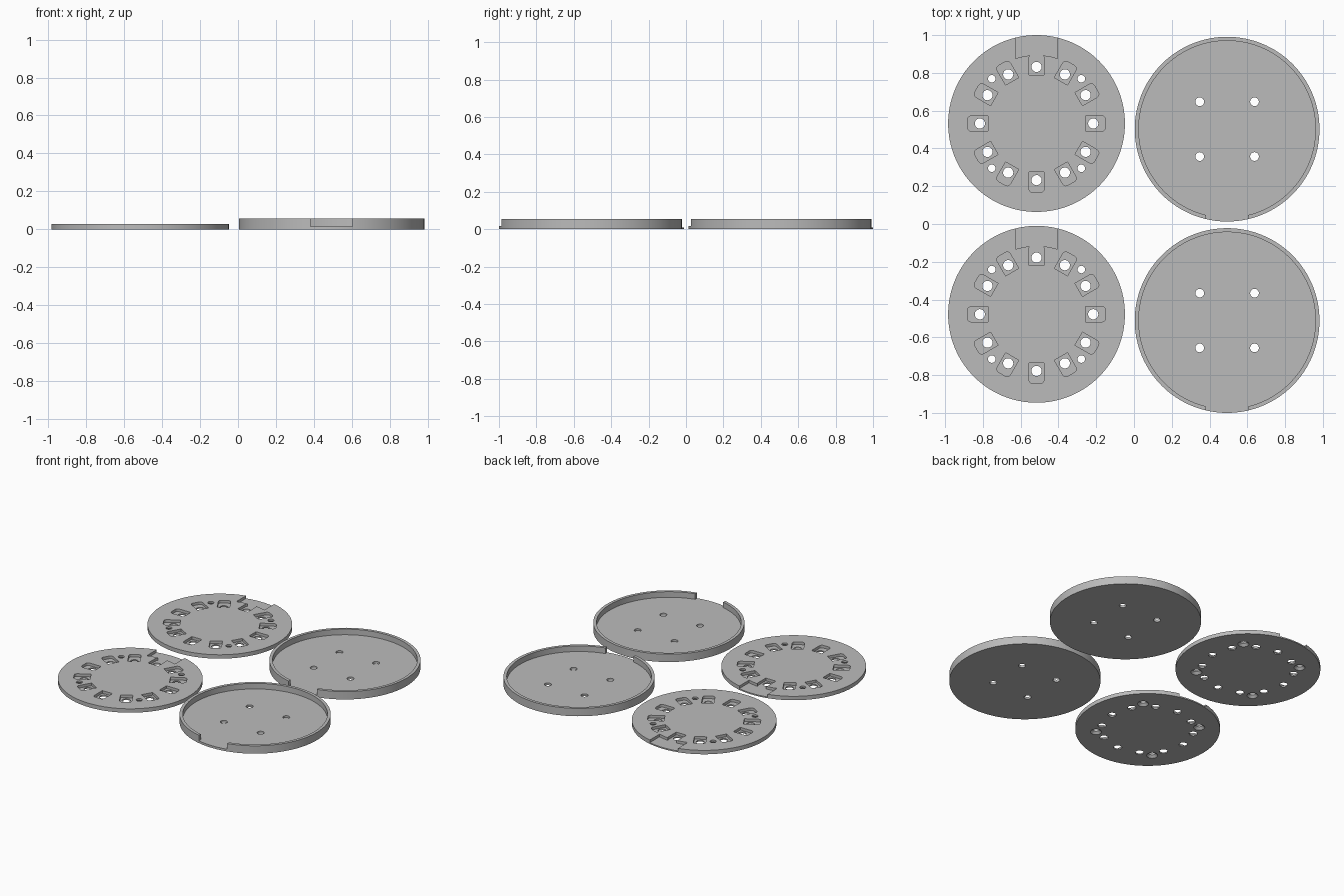
import bpy
import bmesh
from math import asin, cos, pi, sin, sqrt
from mathutils import Matrix, Vector

if "Cube" in bpy.data.objects:
    bpy.data.objects.remove(bpy.data.objects["Cube"], do_unlink=True)

GREY = (0.5, 0.5, 0.5, 1.0)
grey = bpy.data.materials.new("plain grey")
grey.use_nodes = True
grey.diffuse_color = GREY
grey.node_tree.nodes["Principled BSDF"].inputs["Base Color"].default_value = GREY


def arc(radius, start, end, steps, cx=0, cy=0):
    angles = [start + (end - start) * i / steps for i in range(steps + 1)]
    return [(cx + radius * cos(a), cy + radius * sin(a)) for a in angles]


def circle(radius, steps=32, cx=0, cy=0):
    return arc(radius, 0, 2 * pi, steps, cx, cy)[:-1]


def prism(name, outline, z0, z1, top=None):
    """Solid between an outline at z0 and the same (or another) outline at z1."""
    bm = bmesh.new()
    low = [bm.verts.new((x, y, z0)) for x, y in outline]
    high = [bm.verts.new((x, y, z1)) for x, y in (top or outline)]
    bm.faces.new(low)
    bm.faces.new(high)
    for i in range(len(low)):
        j = (i + 1) % len(low)
        bm.faces.new((low[i], low[j], high[j], high[i]))
    bmesh.ops.recalc_face_normals(bm, faces=bm.faces)
    mesh = bpy.data.meshes.new(name)
    bm.to_mesh(mesh)
    bm.free()
    mesh.materials.append(grey)
    obj = bpy.data.objects.new(name, mesh)
    bpy.context.collection.objects.link(obj)
    return obj


def cut(target, cutter):
    cutter.hide_render = True
    mod = target.modifiers.new("cut", "BOOLEAN")
    mod.operation = "DIFFERENCE"
    mod.solver = "EXACT"
    mod.object = cutter
    bpy.context.view_layer.objects.active = target
    bpy.ops.object.modifier_apply(modifier=mod.name)
    bpy.data.objects.remove(cutter, do_unlink=True)


def finish(obj, name, x, y_back, y_front):
    """Smooth the part, then place it and a copy."""
    bpy.ops.object.select_all(action="DESELECT")
    obj.select_set(True)
    bpy.context.view_layer.objects.active = obj
    bpy.ops.object.shade_smooth_by_angle(angle=pi / 6)
    twin = obj.copy()
    twin.data = obj.data.copy()
    bpy.context.collection.objects.link(twin)
    obj.name, twin.name = "back_" + name, "front_" + name
    obj.location = (x, y_back, 0)
    twin.location = (x, y_front, 0)


HALF_NOTCH = 0.111
CORNERS = [(sx, sy) for sx in (-1, 1) for sy in (-1, 1)]

# Tray: round floor with a rim, a gap at the front and four screw holes
FLOOR = 0.016
tray = prism("tray", circle(0.489, 128), 0, 0.056)
cut(tray, prism("cavity", circle(0.468, 128), FLOOR, 0.1))
cut(tray, prism("rim_gap", [(-HALF_NOTCH, -0.6), (HALF_NOTCH, -0.6),
                            (HALF_NOTCH, -0.44), (-HALF_NOTCH, -0.44)], FLOOR, 0.1))
for sx, sy in CORNERS:
    cut(tray, prism("hole", circle(0.023, 32, sx * 0.145, sy * 0.145), -0.1, 0.1))
finish(tray, "tray", 0.493, 0.502, -0.511)

# Disc: thin plate with a ring of pockets and a notch at the back
POCKET_Z = 0.009
disc = prism("disc", circle(0.468, 128), 0, 0.028)
spread = asin(HALF_NOTCH / 0.362)
notch = arc(0.362, pi / 2 - spread, pi / 2 + spread, 12)
cut(disc, prism("notch", notch + [(-HALF_NOTCH, 0.6), (HALF_NOTCH, 0.6)], POCKET_Z, 0.1))

# Pocket outline: square inner corners, rounded outer corners
pocket = [(0.258, -0.04)] + arc(0.02, -pi / 2, 0, 6, 0.346, -0.02)
pocket += arc(0.02, 0, pi / 2, 6, 0.346, 0.02) + [(0.258, 0.04)]
for i in range(12):
    turn = Matrix.Rotation(i * pi / 6, 2)
    outline = [tuple(turn @ Vector(p)) for p in pocket]
    hx, hy = turn @ Vector((0.3, 0))
    cut(disc, prism("pocket", outline, POCKET_Z, 0.1))
    cut(disc, prism("light_hole", circle(0.027, 32, hx, hy), -0.1, 0.1))

# Screw holes, countersunk from the underside
for sx, sy in CORNERS:
    x, y = sx * 0.237, sy * 0.237
    cut(disc, prism("screw_hole", circle(0.02, 32, x, y), -0.1, 0.1))
    cut(disc, prism("countersink", circle(0.04, 32, x, y), -0.004, 0.018,
                    circle(0.018, 32, x, y)))
finish(disc, "disc", -0.516, 0.532, -0.478)
